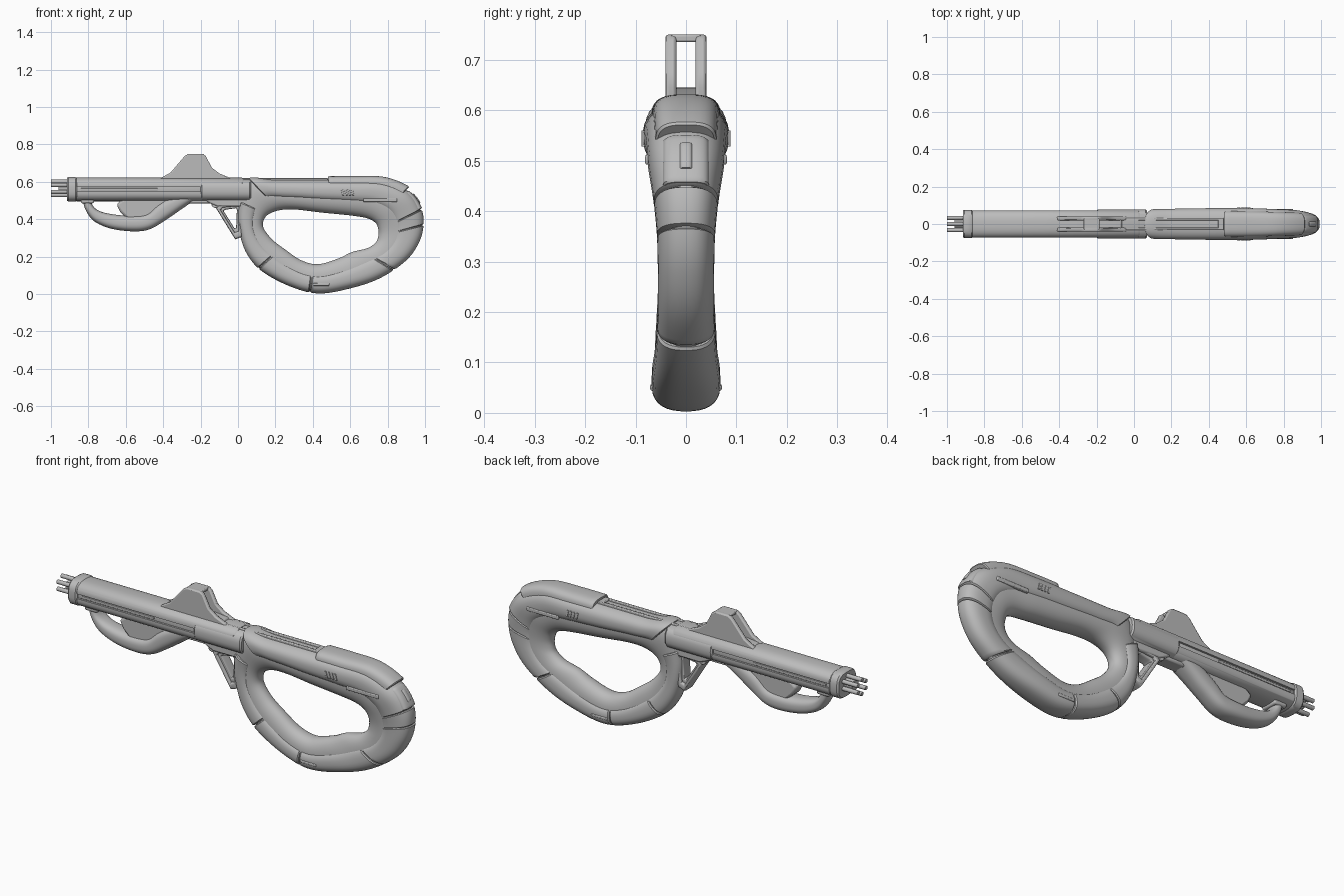
import bpy, bmesh, math
from mathutils import Vector, Matrix

cube = bpy.data.objects.get("Cube")
if cube:
    bpy.data.objects.remove(cube, do_unlink=True)

grey = bpy.data.materials.new("plain_grey")
grey.use_nodes = True
grey.diffuse_color = (0.5, 0.5, 0.5, 1)
grey.node_tree.nodes["Principled BSDF"].inputs["Base Color"].default_value = grey.diffuse_color
parts = []


def finish(name, bm, bevel=0):
    bmesh.ops.recalc_face_normals(bm, faces=bm.faces)
    mesh = bpy.data.meshes.new(name)
    bm.to_mesh(mesh)
    bm.free()
    mesh.materials.append(grey)
    obj = bpy.data.objects.new(name, mesh)
    bpy.context.collection.objects.link(obj)
    if bevel:
        mod = obj.modifiers.new("edge", 'BEVEL')
        mod.width, mod.segments = bevel, 2
    parts.append(obj)
    return obj


def loft(name, rings, closed=False):
    bm = bmesh.new()
    rows = [[bm.verts.new(p) for p in ring] for ring in rings]
    n = len(rows[0])
    for a, b in zip(rows, rows[1:] + rows[:1] if closed else rows[1:]):
        for k in range(n):
            bm.faces.new((a[k], a[(k + 1) % n], b[(k + 1) % n], b[k]))
    if not closed:
        bm.faces.new(rows[0])
        bm.faces.new(rows[-1])
    return finish(name, bm)


def oval(a, power):
    c, s = math.cos(a), math.sin(a)
    return (math.copysign(abs(c) ** (2 / power), c), math.copysign(abs(s) ** (2 / power), s))


def sample(pairs, t, closed):
    # smooth curve through (outer x, outer z, inner x, inner z, half depth)
    n, i = len(pairs), math.floor(t)
    u = t - i
    p = [Vector(pairs[k % n if closed else min(max(k, 0), n - 1)]) for k in range(i - 1, i + 3)]
    return (p[1] * 2 + (p[2] - p[0]) * u + (p[0] * 2 - p[1] * 5 + p[2] * 4 - p[3]) * u ** 2
            + (p[1] * 3 - p[0] - p[2] * 3 + p[3]) * u ** 3) / 2


def band(name, pairs, t0, t1, f0=0, f1=1, scale=1, power=2.5, closed=False,
         wrap=True, depth=None, per=8, sides=32):
    # sweeps a rounded section between an outer and an inner line
    count = max(2, round((t1 - t0) * per))
    ts = [t0 + (t1 - t0) * k / count for k in range(count + (0 if closed else 1))]
    sizes = [1] * len(ts)
    if not closed:
        ts = [t0] + [t0 + 0.04] + ts[1:-1] + [t1 - 0.04] + [t1]
        sizes = [0.93] + [1] * (len(ts) - 2) + [0.93]
    rings = []
    for t, size in zip(ts, sizes):
        ox, oz, ix, iz, d = sample(pairs, t, wrap)
        ring = []
        for k in range(sides):
            c, s = oval(math.tau * (k + 0.5) / sides, power)
            f = (f0 + f1) / 2 - (f1 - f0) / 2 * c * size
            ring.append((ox + (ix - ox) * f, (depth or d * scale) * s * size, oz + (iz - oz) * f))
        rings.append(ring)
    return loft(name, rings, closed)


def plate(name, outline, y0, y1, bevel=0.004):
    bm = bmesh.new()
    front = [bm.verts.new((x, y0, z)) for x, z in outline]
    back = [bm.verts.new((x, y1, z)) for x, z in outline]
    bm.faces.new(front)
    bm.faces.new(back[::-1])
    for k in range(len(front)):
        j = (k + 1) % len(front)
        bm.faces.new((front[k], front[j], back[j], back[k]))
    return finish(name, bm, bevel)


def box(name, x0, x1, y0, y1, z0, z1, bevel=0.004):
    return plate(name, [(x0, z0), (x1, z0), (x1, z1), (x0, z1)], y0, y1, bevel)


def tube(name, x0, x1, z, half_y, half_z, power=2.6, arc=(0, math.tau)):
    # rounded section, or part of one, run along x with softened ends
    rings = []
    for x, size in ((x0, 0.92), (x0 + 0.008, 1), (x1 - 0.008, 1), (x1, 0.92)):
        ring = []
        for k in range(33):
            c, s = oval(arc[0] + (arc[1] - arc[0]) * k / 33, power)
            ring.append((x, half_y * c * size, z + half_z * s * size))
        rings.append(ring)
    return loft(name, rings)


def rod(name, radius, length, centre, axis, sides=16):
    bm = bmesh.new()
    bmesh.ops.create_cone(bm, cap_ends=True, segments=sides, radius1=radius, radius2=radius, depth=length)
    bm.transform(Matrix.Translation(centre) @ Matrix.Rotation(math.pi / 2, 4, axis))
    return finish(name, bm, 0.002)


# Stock loop: core, with separate shell segments over it
LOOP = [(.04, .612, .21, .445, .078), (.2, .612, .3, .452, .082), (.42, .612, .45, .435, .085),
        (.62, .612, .6, .42, .085), (.78, .605, .69, .405, .08), (.91, .55, .735, .38, .075),
        (.975, .47, .75, .345, .065), (.993, .38, .75, .31, .058), (.97, .28, .735, .275, .056),
        (.9, .18, .69, .245, .056), (.76, .085, .61, .225, .06), (.6, .03, .535, .19, .067),
        (.43, .003, .43, .16, .068), (.28, .04, .34, .18, .064), (.13, .12, .25, .24, .06),
        (.05, .21, .18, .295, .056), (.01, .32, .135, .36, .055), (0, .45, .15, .415, .06)]
band("grip_core", LOOP, 0, len(LOOP), 0.03, 1, 0.84, 2.3, closed=True)
cuts = [0.1, 6.2, 7.1, 9.5, 12.3, 14.2, 17.3]
for a, b in zip(cuts, cuts[1:]):
    band("shell_segment", LOOP, a + 0.02, b - 0.02, 0, 0.68)

# Raised rear cover and the panel with its slot on the back
band("rear_cover", LOOP, 2.3, 4.9, -0.1, 0.38, 0.8, 3)
band("back_panel", LOOP, 5, 6.15, -0.015, 0.2, depth=0.046, power=3)
band("back_slot", LOOP, 5.25, 5.85, -0.035, 0.1, depth=0.014, power=3)

# Side details running through to both flanks
box("side_slot", .67, .85, -.081, .081, .492, .512)
box("lower_slot", .4, .49, -.071, .071, .044, .058)
rod("rear_bolt", 0.014, 0.1, (.85, 0, .195), 'X')
for k in range(4):
    x = .55 + k * .018
    plate("slanted_vent", [(x, .56), (x + .01, .56), (x + .018, .528), (x + .008, .528)], -.088, .088, .001)

# Barrel: upper and lower shells with a recessed seam
tube("barrel_core", -.9, .06, .56, .064, .054)
tube("barrel_upper", -.87, .03, .572, .073, .05, 2.6, (0, math.pi * 33 / 32))
tube("barrel_lower", -.87, .03, .548, .073, .052, 2.6, (math.pi, math.pi * 65 / 32))
tube("receiver_collar", -.2, .07, .556, .078, .06)
tube("muzzle_collar", -.915, -.862, .56, .076, .066, 3)
box("barrel_side_rail", -.84, -.43, -.068, .068, .553, .566, .002)
box("underside_rail", -.32, -.1, -.035, .035, .485, .52, .008)

# Muzzle prongs around a hub
rod("muzzle_hub", 0.028, 0.06, (-.93, 0, .565), 'Y')
for k in range(6):
    a = math.tau * (k + 0.5) / 6
    rod("muzzle_prong", 0.011, 0.11, (-.945, .038 * math.cos(a), .565 + .036 * math.sin(a)), 'Y', 10)

# Top rail with a long channel
for s in (-1, 1):
    box("top_rail", -.06, .47, s * .018, s * .032, .58, .621)
box("top_rail_end", .45, .48, -.032, .032, .58, .621)

# Sight: two cheeks joined by a bridge
cheek = [(-.42, .6), (-.41, .622), (-.36, .65), (-.285, .738), (-.265, .75), (-.19, .75),
         (-.172, .738), (-.14, .675), (-.1, .645), (-.04, .62), (-.04, .6)]
for s in (-1, 1):
    plate("sight_cheek", cheek, s * .019, s * .041, .006)
box("sight_bridge", -.27, -.185, -.03, .03, .735, .75)
plate("sight_floor", [(-.415, .6), (-.4, .625), (-.23, .645), (-.07, .63), (-.05, .6)], -.03, .03)

# Fore grip: swept bar and the web that joins it to the barrel
FORE = [(-.83, .505, -.79, .505, .04), (-.815, .45, -.77, .465, .042), (-.77, .39, -.73, .44, .044),
        (-.68, .35, -.66, .425, .048), (-.56, .335, -.58, .42, .052), (-.47, .347, -.49, .43, .052),
        (-.38, .4, -.43, .48, .052), (-.3, .455, -.36, .52, .054), (-.22, .51, -.25, .56, .056)]
band("fore_grip", FORE, 0, len(FORE) - 1, power=2.6, wrap=False)
plate("fore_grip_web", [(-.6, .52), (-.65, .48), (-.63, .44), (-.58, .39), (-.46, .4), (-.36, .52)],
      -.036, .036, .012)
box("fore_grip_mount", -.84, -.77, -.045, .045, .485, .52, .008)

# Triangular guard: outer frame and thinner inner frame
GUARD = [(-.118, .46, -.085, .447, .042), (-.1, .483, -.075, .457, .042), (.018, .488, -.005, .465, .042),
         (.034, .47, .002, .455, .042), (.02, .305, -.004, .345, .04), (-.015, .292, -.018, .34, .04)]
band("guard_frame", GUARD, 0, 6, 0, 0.8, 1, 4, closed=True, per=1, sides=24)
band("guard_inner_frame", GUARD, 0, 6, 0.6, 1.25, 0.7, 4, closed=True, per=1, sides=24)
plate("guard_mount", [(-.2, .52), (-.15, .485), (-.11, .468), (.05, .468), (.09, .52)], -.045, .045, .008)
rod("guard_pin", 0.022, 0.08, (-.12, 0, .482), 'X')

bpy.ops.object.select_all(action='DESELECT')
for obj in parts:
    obj.select_set(True)
bpy.context.view_layer.objects.active = parts[0]
bpy.ops.object.shade_smooth_by_angle(angle=math.radians(35))
